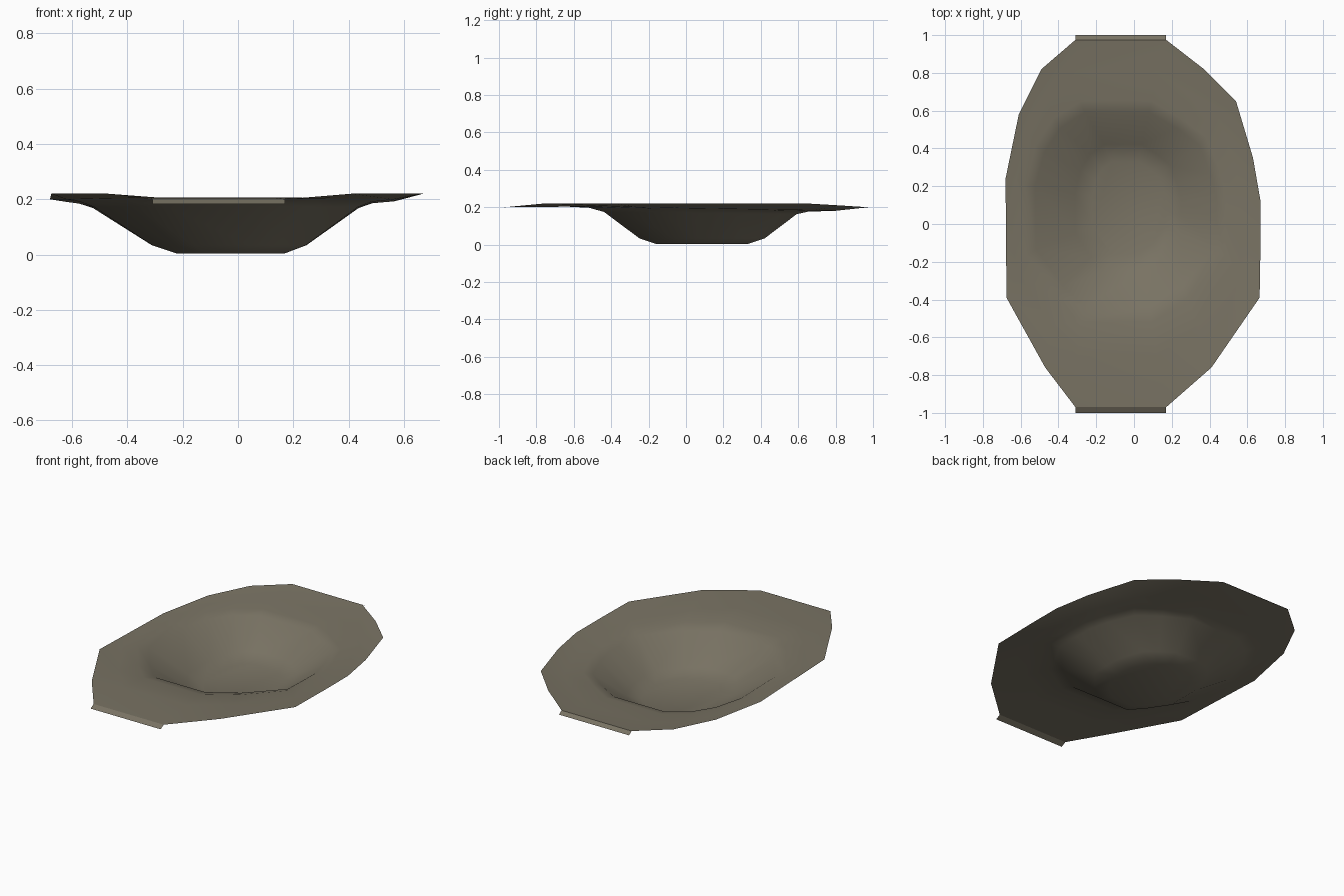
import bpy, bmesh
from math import radians

old = bpy.data.objects.get("Cube")
if old:
    bpy.data.objects.remove(old, do_unlink=True)

mat = bpy.data.materials.new("stone_grey_brown")
mat.use_nodes = True
colour = (0.19, 0.17, 0.125, 1)
mat.diffuse_color = colour
bsdf = mat.node_tree.nodes["Principled BSDF"]
bsdf.inputs["Base Color"].default_value = colour
bsdf.inputs["Roughness"].default_value = 0.9

# Irregular rim, clockwise from the back left corner
RIM = [(-.31, .975, .2), (.17, .975, .2), (.37, .82, .21), (.54, .65, .22),
       (.63, .35, .22), (.67, .12, .22), (.67, -.1, .22), (.665, -.39, .22),
       (.41, -.76, .22), (.17, -.97, .2), (-.31, -.97, .2), (-.47, -.76, .22),
       (-.675, -.39, .22), (-.68, .24, .2), (-.61, .58, .2), (-.49, .82, .2)]


def make_object(name, bm):
    mesh = bpy.data.meshes.new(name)
    bm.to_mesh(mesh)
    bm.free()
    ob = bpy.data.objects.new(name, mesh)
    bpy.context.collection.objects.link(ob)
    mesh.materials.append(mat)
    return ob


def shrunk_ring(x0, x1, y0, y1, z, slope):
    """The rim outline fitted to a box, with a height that falls to the back."""
    cx, cy = (x0 + x1) / 2, (y0 + y1) / 2
    sx, sy = (x1 - x0) / 1.35, (y1 - y0) / 1.945
    return [(cx + x * sx, cy + y * sy, z - slope * (cy + y * sy)) for x, y, _ in RIM]


# Basin: rings from the rim down to the floor
rings = [RIM,
         shrunk_ring(-.62, .57, -.70, .80, .195, .017),
         shrunk_ring(-.57, .49, -.52, .65, .188, .018),
         shrunk_ring(-.52, .44, -.44, .59, .170, .012),
         shrunk_ring(-.31, .25, -.25, .42, .034, 0),
         shrunk_ring(-.22, .17, -.16, .33, .004, 0)]
bm = bmesh.new()
loops = [[bm.verts.new(p) for p in ring] for ring in rings]
n = len(RIM)
for outer, inner in zip(loops, loops[1:]):
    for i in range(n):
        j = (i + 1) % n
        bm.faces.new((outer[j], outer[i], inner[i], inner[j]))
bm.faces.new(loops[-1][::-1])
basin = make_object("basin", bm)
basin.select_set(True)
bpy.context.view_layer.objects.active = basin
bpy.ops.object.shade_smooth_by_angle(angle=radians(60))

# Turned-down lips at the two ends
for name, y_top, y_low in (("front_lip", -.97, -1), ("back_lip", .975, 1)):
    bm = bmesh.new()
    corners = [(-.31, y_low, .183), (.17, y_low, .183), (.17, y_top, .2), (-.31, y_top, .2)]
    if y_low > 0:
        corners.reverse()
    bm.faces.new([bm.verts.new(c) for c in corners])
    make_object(name, bm)
